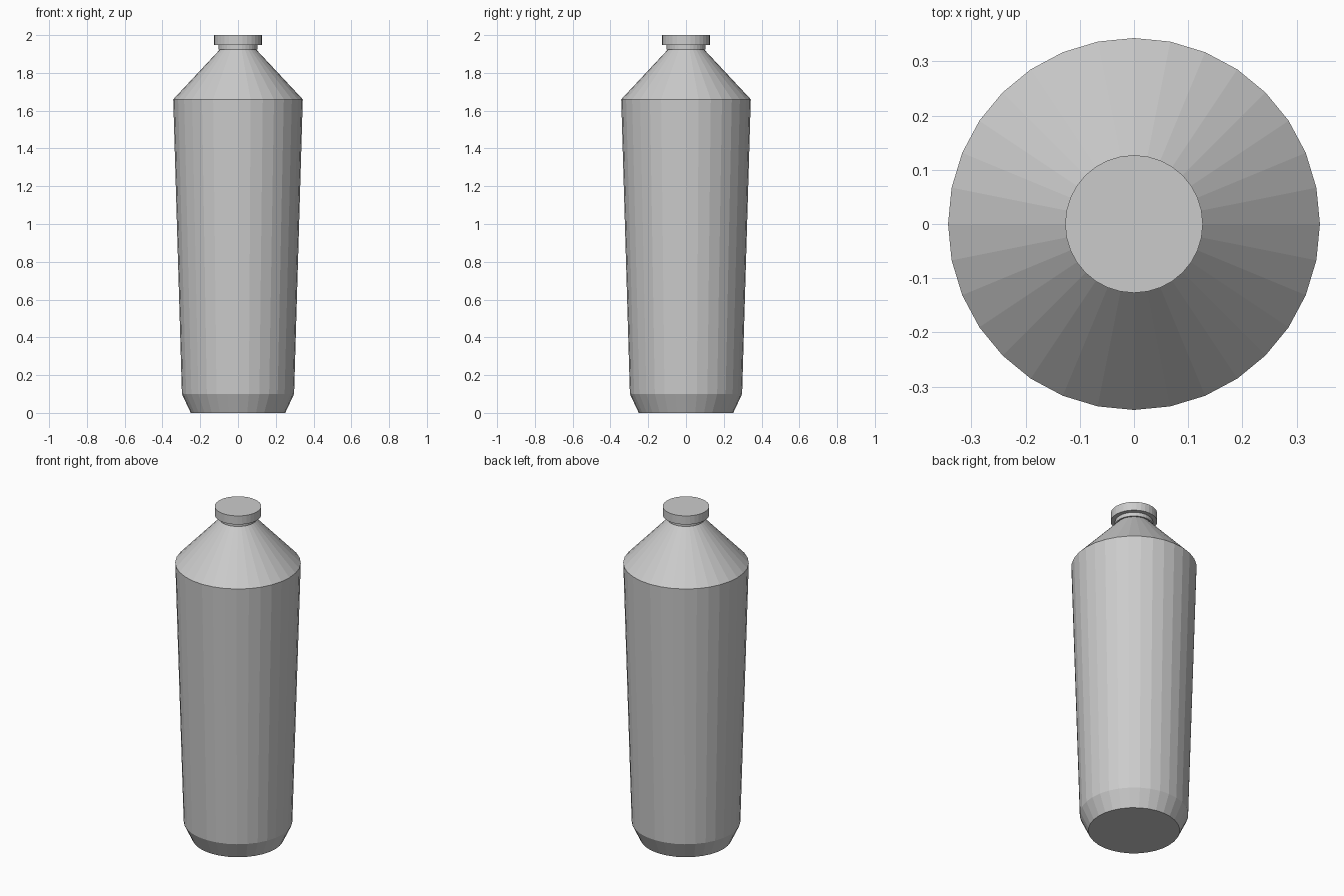
import bpy
import bmesh
from math import cos, sin, tau

SIDES = 32

cube = bpy.data.objects.get("Cube")
if cube:
    bpy.data.objects.remove(cube, do_unlink=True)

# Single grey plastic
grey = bpy.data.materials.new("grey plastic")
grey.use_nodes = True
colour = (0.6, 0.6, 0.6, 1)
grey.diffuse_color = colour
grey.node_tree.nodes["Principled BSDF"].inputs["Base Color"].default_value = colour


def lathe(name, profile):
    """Turn (radius, height) points around z into a closed, flat-shaded part."""
    bm = bmesh.new()
    rings = [[bm.verts.new((r * cos(tau * i / SIDES), r * sin(tau * i / SIDES), z))
              for i in range(SIDES)] for r, z in profile]
    for low, high in zip(rings, rings[1:]):
        for i in range(SIDES):
            j = (i + 1) % SIDES
            bm.faces.new((low[i], low[j], high[j], high[i]))
    bm.faces.new(rings[0][::-1])
    bm.faces.new(rings[-1])
    mesh = bpy.data.meshes.new(name)
    bm.to_mesh(mesh)
    bm.free()
    mesh.materials.append(grey)
    obj = bpy.data.objects.new(name, mesh)
    bpy.context.collection.objects.link(obj)
    return obj


# Tapered body with chamfered foot and conical shoulder
lathe("bottle_body", [(0.25, 0), (0.297, 0.1), (0.343, 1.66), (0.095, 1.925)])

# Neck ring under the cap
lathe("neck_ring", [(0.103, 1.925), (0.103, 1.95)])

# Screw cap
lathe("cap", [(0.127, 1.948), (0.127, 2)])
